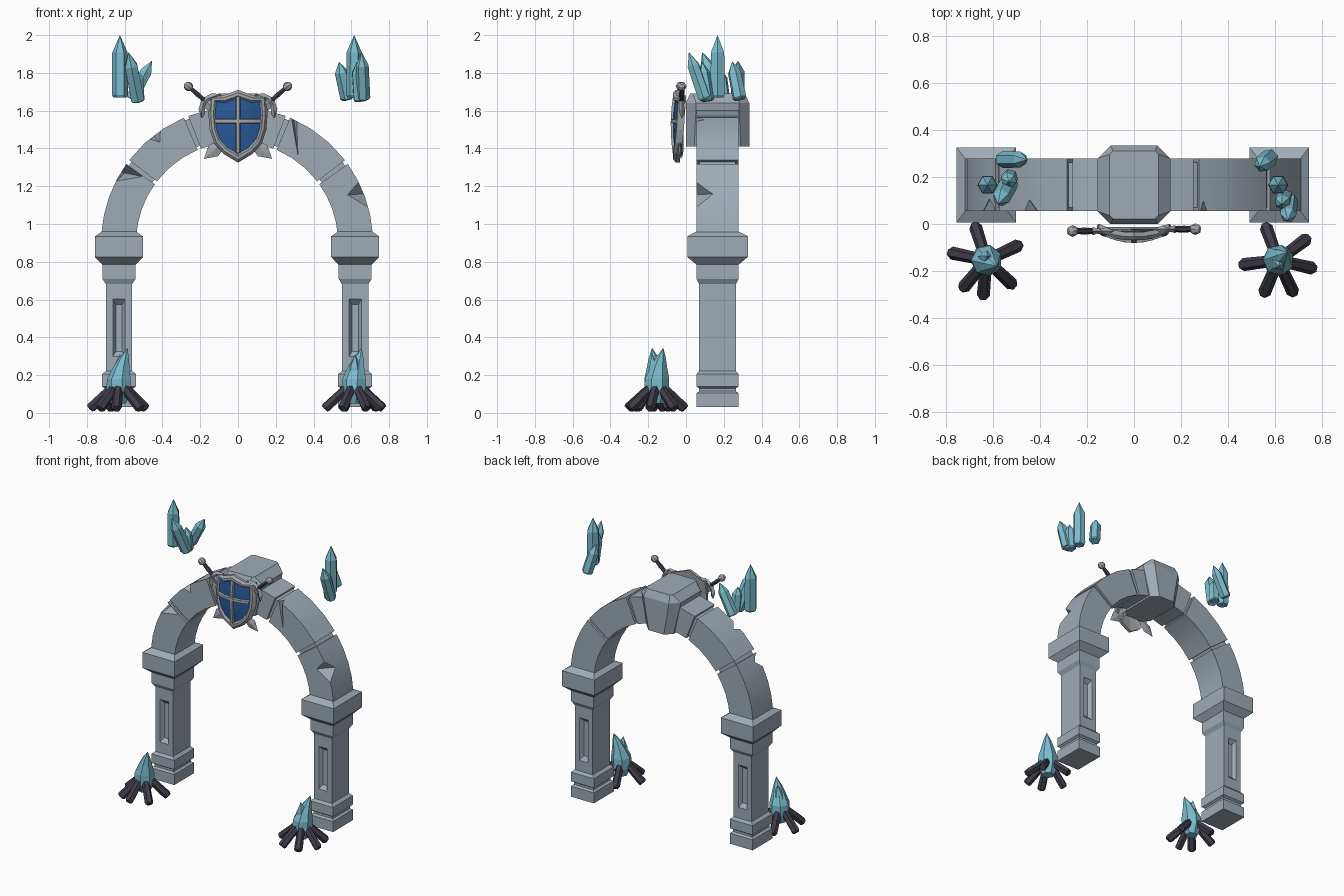
import bpy, bmesh, math
from mathutils import Vector

if "Cube" in bpy.data.objects:
    bpy.data.objects.remove(bpy.data.objects["Cube"])


def material(name, rgb):
    m = bpy.data.materials.new(name)
    m.use_nodes = True
    m.diffuse_color = (*rgb, 1)
    m.node_tree.nodes["Principled BSDF"].inputs["Base Color"].default_value = (*rgb, 1)
    return m


STONE = material("blue_grey_stone", (0.35, 0.41, 0.47))
STEEL = material("steel", (0.36, 0.38, 0.41))
BLUE = material("shield_blue", (0.02, 0.1, 0.32))
CRYSTAL = material("pale_cyan", (0.2, 0.51, 0.62))
CHAR = material("charred_wood", (0.05, 0.048, 0.07))
Y_MID = 0.167


def finish(name, bm, *mats):
    bmesh.ops.recalc_face_normals(bm, faces=bm.faces)
    mesh = bpy.data.meshes.new(name)
    bm.to_mesh(mesh)
    bm.free()
    for m in mats:
        mesh.materials.append(m)
    ob = bpy.data.objects.new(name, mesh)
    bpy.context.collection.objects.link(ob)
    return ob


def loft(name, loops, *mats, rule=None):
    """Skin a row of closed loops and cap both ends."""
    bm = bmesh.new()
    rows = [[bm.verts.new(p) for p in loop] for loop in loops]
    n = len(rows[0])
    for k, (a, b) in enumerate(zip(rows, rows[1:])):
        for i in range(n):
            j = (i + 1) % n
            f = bm.faces.new((a[i], a[j], b[j], b[i]))
            f.material_index = rule(k) if rule else 0
    for row in (rows[0], rows[-1]):
        if (row[0].co - row[1].co).length > 1e-5:
            bm.faces.new(row)
    bmesh.ops.remove_doubles(bm, verts=bm.verts, dist=1e-5)
    return finish(name, bm, *mats)


def ring(c, axis, r, n=6):
    q = Vector(axis).to_track_quat('Z', 'Y')
    return [Vector(c) + q @ Vector((r * math.cos(math.tau * i / n),
                                    r * math.sin(math.tau * i / n), 0)) for i in range(n)]


def rod(name, a, b, profile, mat, n=6):
    """Round part along a line; profile holds (fraction, radius)."""
    a, b = Vector(a), Vector(b)
    return loft(name, [ring(a.lerp(b, t), b - a, r, n) for t, r in profile], mat)


def hull_cut(ob, points):
    """Carve the convex hull of the points out of an object."""
    bm = bmesh.new()
    for p in points:
        bm.verts.new(p)
    bmesh.ops.convex_hull(bm, input=bm.verts)
    cutter = finish("cutter", bm)
    cutter.hide_render = True
    mod = ob.modifiers.new("cut", 'BOOLEAN')
    mod.operation = 'DIFFERENCE'
    mod.object = cutter
    bpy.context.view_layer.objects.active = ob
    bpy.ops.object.modifier_apply(modifier=mod.name)
    bpy.data.objects.remove(cutter)


# Pillars: footing, shaft with recessed panels, capital
FOOT = [(.09, .112, .03), (.09, .112, .105), (.075, .097, .115), (.075, .097, .13),
        (.09, .112, .14), (.09, .112, .205), (.07, .097, .222)]
SHAFT = [(.07, .097, .22), (.07, .097, .685)]
CAPITAL = [(.07, .097, .682), (.088, .112, .71), (.088, .112, .785), (.127, .16, .825),
           (.127, .16, .935), (.09, .112, .96)]
for side, s in (("left", 1), ("right", -1)):
    cx = s * .625 - .005
    for part, prof in (("foot", FOOT), ("shaft", SHAFT), ("capital", CAPITAL)):
        ob = loft(f"{side}_pillar_{part}",
                  [[(cx + i * hx, Y_MID + j * hy, z)
                    for i, j in ((-1, -1), (1, -1), (1, 1), (-1, 1))] for hx, hy, z in prof], STONE)
        if part == "shaft":
            for face in (-1, 1):
                hull_cut(ob, [(cx + i * w, Y_MID + face * d, .45 + k * h)
                              for w, d, h in ((.035, .1, .155), (.017, .072, .125))
                              for i in (-1, 1) for k in (-1, 1)])


# Arch stones with recessed joints
def arch_block(name, start, end, inset=0, steps=3):
    loops = []
    for k in range(steps + 1):
        t = math.radians(start + (end - start) * k / steps)
        loops.append([(-.005 + r * math.cos(t), Y_MID + y, .9 + r * math.sin(t))
                      for r, y in ((.535 + inset, -.112 + inset), (.72 - inset, -.112 + inset),
                                   (.72 - inset, .112 - inset), (.535 + inset, .112 - inset))])
    return loft(name, loops, STONE)


arch = {"crown": arch_block("crown_stone", 69, 111, steps=4)}
for side in ("left", "right"):
    def a(v):
        return v if side == "left" else 180 - v
    arch[side + "_low"] = arch_block(side + "_lower_arch_stone", a(4), a(35.5), steps=4)
    arch[side + "_high"] = arch_block(side + "_upper_arch_stone", a(37.5), a(67))
    for v in (35, 66.5):
        arch_block(side + "_arch_joint", a(v), a(v + 3), .016, 1)

# Chips broken out of the arch edges
hull_cut(arch["left_low"], [(.575, .05, 1.155), (.65, .04, 1.25), (.72, .04, 1.06),
                            (.69, .165, 1.16), (.8, 0, 1.15)])
hull_cut(arch["right_low"], [(-.5, .05, 1.25), (-.65, .04, 1.22), (-.6, .04, 1.33),
                             (-.6, .13, 1.27), (-.7, 0, 1.3)])
hull_cut(arch["right_high"], [(-.49, .04, 1.45), (-.4, .04, 1.51), (-.41, .05, 1.43),
                              (-.45, .11, 1.47), (-.48, 0, 1.54)])
hull_cut(arch["left_high"], [(.275, .04, 1.59), (.315, .04, 1.57), (.32, .05, 1.34),
                             (.295, .1, 1.56)])
for ob in arch.values():
    bpy.ops.object.select_all(action='DESELECT')
    ob.select_set(True)
    bpy.context.view_layer.objects.active = ob
    bpy.ops.object.shade_smooth_by_angle(angle=math.radians(20))


# Keystone with chamfered corners
def octagon(hx, hy, z, c=.055):
    pts = [(hx, hy - c), (hx - c, hy), (c - hx, hy), (-hx, hy - c),
           (-hx, c - hy), (c - hx, -hy), (hx - c, -hy), (hx, c - hy)]
    return [(x, Y_MID + y, z) for x, y in pts]


loft("keystone", [octagon(.105, .168, 1.41, .045), octagon(.155, .168, 1.64),
                  octagon(.105, .145, 1.69, .015)], STONE)


# Shield: bowed body with raised rim and painted field
def bow(x, z, lift=0):
    return Vector((x, -.068 + 1.8 * x * x + .5 * (z - 1.52) ** 2 - lift, z))


half = [(0, .18), (.04, .165), (.09, .148), (.15, .15), (.157, .06), (.15, -.03),
        (.125, -.105), (.075, -.16), (0, -.205)]
outline = half + [(-x, z) for x, z in half[-2:0:-1]]
RIM = [(0, -.02), (.5, -.02), (1, -.016), (1, .004), (.92, .016), (.83, .014),
       (.77, 0), (.4, 0), (0, 0)]
loft("shield", [[bow(x * k, 1.53 + z * k, lift) for x, z in outline] for k, lift in RIM],
     STEEL, BLUE, rule=lambda k: int(k >= 6))
BAR = ((-.014, -.006), (-.009, .013), (.009, .013), (.014, -.006))
loft("shield_upright_bar", [[bow(w, 1.375 + .3 * k / 6, l) for w, l in BAR] for k in range(7)], STEEL)
loft("shield_cross_bar", [[bow(-.122 + .244 * k / 6, 1.545 + w, l) for w, l in BAR]
                          for k in range(7)], STEEL)

# Crossed swords behind the shield
for side, s, y in (("left", 1, -.022), ("right", -1, -.03)):
    tip = Vector((-.18 * s, y, 1.345))
    along = Vector((.45 * s, 0, .39)).normalized()
    across = Vector((-along.z, 0, along.x))

    def at(u, v=0, d=0):
        return tip + along * u + across * v + Vector((0, d, 0))
    loft(side + "_sword_blade", [[at(u, w), at(u, 0, t), at(u, -w), at(u, 0, -t)]
                                 for u, w, t in ((0, 0, 0), (.065, .038, .009),
                                                 (.12, .026, .009), (.46, .03, .009))], STEEL)
    loft(side + "_sword_guard", [[at(u + h, v), at(u, v, h * .7), at(u - h, v), at(u, v, -h * .7)]
                                 for u, v, h in ((.425, -.08, .004), (.445, -.055, .022),
                                                 (.465, -.02, .016), (.468, 0, .024),
                                                 (.465, .02, .016), (.445, .055, .022),
                                                 (.425, .08, .004))], STEEL)
    rod(side + "_sword_grip", at(.47), at(.575), [(0, .012), (.5, .015), (1, .011)], CHAR)
    rod(side + "_sword_pommel", at(.56), at(.61),
        [(0, .008), (.2, .02), (.5, .025), (.8, .02), (1, .008)], STEEL, 8)

# Floating crystal clusters
GEM = [(0, .8), (.04, 1), (.72, .95), (1, 0)]
CLUSTERS = {
    "right": [((-.625, .167, 1.67), (-.625, .167, 2), .043),
              ((-.53, .18, 1.65), (-.58, .085, 1.91), .04),
              ((-.53, .2, 1.65), (-.535, .18, 1.82), .036),
              ((-.565, .275, 1.66), (-.455, .275, 1.865), .036)],
    "left": [((.615, .167, 1.67), (.615, .167, 2), .043),
             ((.58, .285, 1.66), (.535, .245, 1.86), .038),
             ((.645, .115, 1.65), (.63, .085, 1.86), .036),
             ((.665, .1, 1.66), (.655, .015, 1.91), .036)]}
for side, gems in CLUSTERS.items():
    for base, top, r in gems:
        rod(side + "_crystal", base, top, [(t, r * k) for t, k in GEM], CRYSTAL)

# Campfires: ring of logs around a bent, faceted flame
FLAME = [(0, .05, .04), (0, .11, .068), (.05, .18, .066), (.3, .24, .046), (.6, .29, .028), (1, .345, 0)]
FIRES = (("right", -.63, (.045, -.025), (108, 25, -43, -95, -130, 168)),
         ("left", .615, (.04, .035), (110, 37, -13, -65, -113, 187)))
for side, cx, lean, angles in FIRES:
    cy = -.155
    for deg in angles:
        dx, dy = math.cos(math.radians(deg)), math.sin(math.radians(deg))
        rod(side + "_fire_log", (cx + dx * .157, cy + dy * .157, .022), (cx + dx * .03, cy + dy * .03, .14),
            [(0, .022), (.06, .028), (1, .025)], CHAR)
    loft(side + "_flame", [ring((cx + lean[0] * t, cy + lean[1] * t, z), (0, 0, 1), r, 7)
                           for t, z, r in FLAME], CRYSTAL)
    rod(side + "_flame_tongue", (cx, cy, .18), (cx + .005, cy - lean[1] * .7, .31),
        [(0, .045), (.5, .032), (1, 0)], CRYSTAL, 5)
